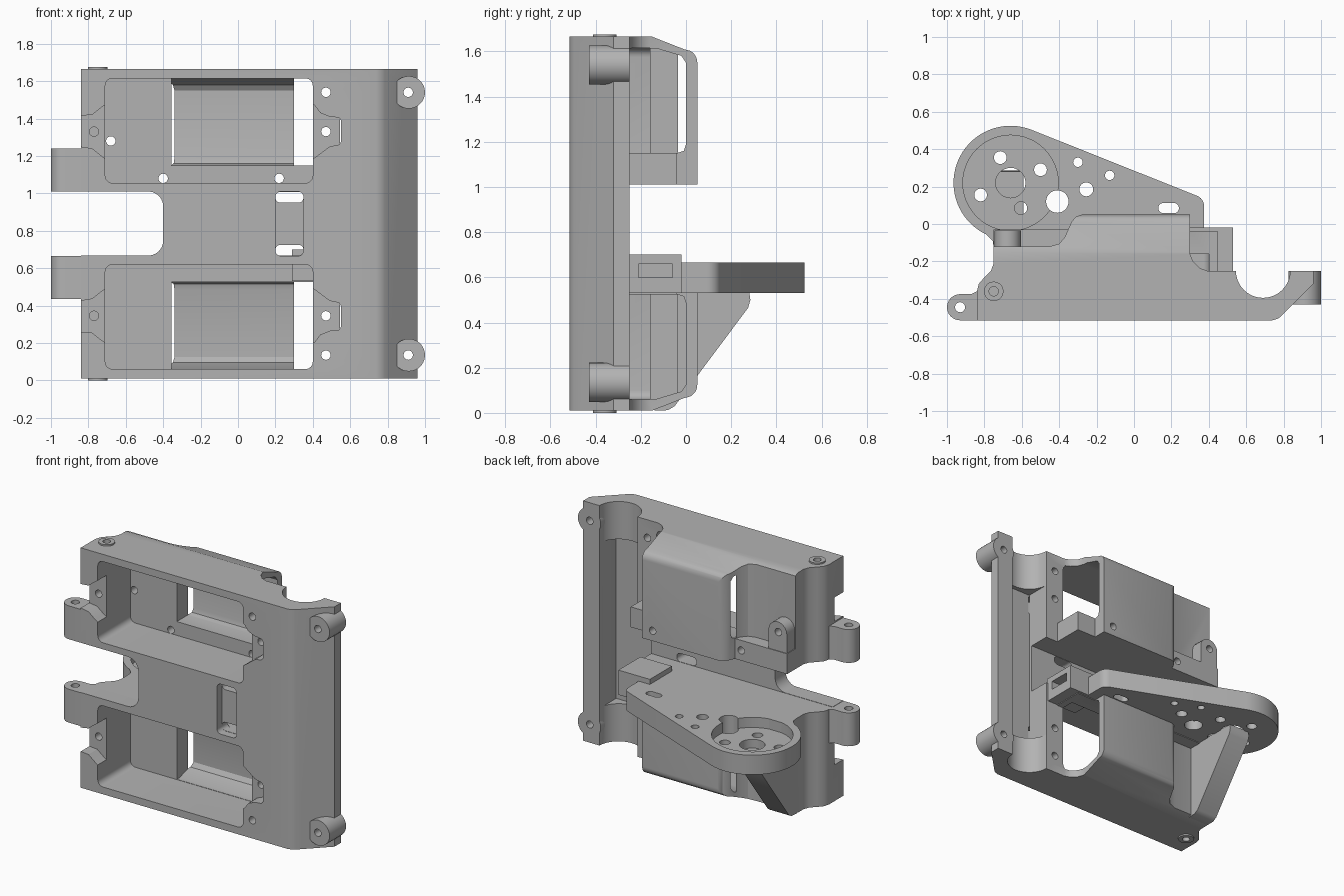
import bpy, bmesh
from math import sin, cos, radians

if "Cube" in bpy.data.objects:
    bpy.data.objects.remove(bpy.data.objects["Cube"])

GREY = (0.45, 0.45, 0.45, 1)
mat = bpy.data.materials.new("plain grey")
mat.use_nodes = True
mat.diffuse_color = GREY
mat.node_tree.nodes["Principled BSDF"].inputs["Base Color"].default_value = GREY
MID = 0.8375  # mirror height between upper and lower halves


def arc(cx, cy, r, a0, a1, n=12):
    return [(cx + r * cos(radians(a0 + (a1 - a0) * i / n)),
             cy + r * sin(radians(a0 + (a1 - a0) * i / n))) for i in range(n + 1)]


def circle(cx, cy, r, n=28):
    return arc(cx, cy, r, 0, 360, n)[:-1]


def rrect(x0, x1, y0, y1, r):
    return (arc(x1 - r, y1 - r, r, 0, 90, 6) + arc(x0 + r, y1 - r, r, 90, 180, 6)
            + arc(x0 + r, y0 + r, r, 180, 270, 6) + arc(x1 - r, y0 + r, r, 270, 360, 6))


def prism(name, pts, axis, lo, hi, flip=False):
    """Extrude a profile along an axis; flip mirrors it to the lower half."""
    place = {"x": lambda p, d: (d, p[0], p[1]), "y": lambda p, d: (p[0], d, p[1]),
             "z": lambda p, d: (p[0], p[1], d)}[axis]
    bm = bmesh.new()
    ends = [[bm.verts.new(place(p, d)) for p in pts] for d in (lo, hi)]
    for e in ends:
        bm.faces.new(e)
    n = len(pts)
    for i in range(n):
        j = (i + 1) % n
        bm.faces.new((ends[0][i], ends[0][j], ends[1][j], ends[1][i]))
    if flip:
        for v in bm.verts:
            v.co.z = 2 * MID - v.co.z
    bmesh.ops.recalc_face_normals(bm, faces=bm.faces)
    me = bpy.data.meshes.new(name)
    bm.to_mesh(me)
    bm.free()
    ob = bpy.data.objects.new(name, me)
    bpy.context.collection.objects.link(ob)
    me.materials.append(mat)
    return ob


def box(name, x0, x1, y0, y1, z0, z1, flip=False):
    return prism(name, [(x0, y0), (x1, y0), (x1, y1), (x0, y1)], "z", z0, z1, flip)


def combine(targets, tool, op="DIFFERENCE"):
    for t in targets:
        m = t.modifiers.new("bool", "BOOLEAN")
        m.operation, m.object, m.solver = op, tool, "EXACT"
        bpy.context.view_layer.objects.active = t
        bpy.ops.object.modifier_apply(modifier="bool")
    bpy.data.objects.remove(tool)


# main body: plan outline trimmed by the side outline
plan = ([(-.84, -.515), (.74, -.515), (.765, -.508), (.785, -.495), (.96, -.32), (.96, -.25)]
        + arc(.69, -.25, .145, 0, -180, 20)
        + [(.39, -.25), (.35, -.235), (.315, -.20), (.30, -.16), (.30, .05), (-.28, .05),
           (-.31, .04), (-.335, .01), (-.37, -.07), (-.40, -.105), (-.45, -.12),
           (-.75, -.12), (-.75, -.21), (-.765, -.25), (-.80, -.285), (-.83, -.32), (-.84, -.36)])
body = prism("body", plan, "z", .01, 1.665)
side = [(-.6, MID), (-.6, 1.665), (-.15, 1.665), (-.01, 1.61)] + arc(-.01, 1.55, .06, 60, 0, 6)
side += [(y, 2 * MID - z) for y, z in reversed(side[1:])]
combine([body], prism("trim", side, "x", -2, 2), "INTERSECT")

# ribs behind the pockets
for f in (False, True):
    combine([body], box("rib", .25, .45, -.26, -.04, 1.01, 1.15, f), "UNION")
    combine([body], box("rib", -.75, -.34, -.20, -.03, 1.01, 1.15, f), "UNION")
combine([body], prism("screw_post", [(-.745, 1.1)] + arc(-.675, 1.28, .07, 180, 0, 10) + [(-.605, 1.1)],
                      "y", -.15, -.035), "UNION")

# gap between the halves, side slot and cable channel
combine([body], box("gap", -1, .60, -.40, .3, .665, 1.01))
combine([body], box("channel", .545, .83, -.425, .3, .27, 1.405))
combine([body], prism("slot", rrect(-1.3, -.40, .667, 1.01, .08), "y", -1, 1))

# strap window: shallow recess with two slots through it
combine([body], prism("window", rrect(.20, .35, .665, 1.01, .03), "y", -.6, -.46))
for f in (False, True):
    combine([body], prism("strap_slot", rrect(.20, .35, .95, 1.008, .027), "y", -.6, -.3, f))

lugs, bosses, rings = [], [], []
for f, tag in ((False, "upper"), (True, "lower")):
    # stepped pockets, open on one side at the back
    combine([body], prism("pocket", rrect(-.71, .40, 1.055, 1.615, .04), "y", -.7, -.16, f))
    deep = [(-.25, 1.15), (-.04, 1.15), (-.01, 1.16), (0, 1.19), (0, 1.55), (-.02, 1.58),
            (-.13, 1.613), (-.25, 1.613)]
    combine([body], prism("deep_pocket", deep, "x", -.355, .5, f))
    # flared recesses beside the pockets
    ear = [(.38, 1.49), (.41, 1.47), (.44, 1.43), (.49, 1.41), (.54, 1.405), (.55, 1.39),
           (.55, 1.275), (.54, 1.26), (.49, 1.25), (.41, 1.19), (.38, 1.17)]
    combine([body], prism("ear", ear, "y", -.7, -.42, f))
    notch = [(-.70, 1.48), (-.73, 1.46), (-.78, 1.42), (-.9, 1.41),
             (-.9, 1.26), (-.78, 1.24), (-.73, 1.20), (-.70, 1.18)]
    combine([body], prism("notch", notch, "y", -.7, -.42, f))
    # hinge lug
    lug = prism(tag + "_lug", arc(-.93, -.445, .07, 90, 270) + [(-.80, -.515), (-.80, -.36),
                (-.84, -.36), (-.87, -.375)], "z", 1.01, 1.24, f)
    combine([lug], prism("hole", circle(-.93, -.445, .027), "z", .9, 1.4, f))
    # round corner boss
    boss = prism(tag + "_boss", circle(.913, 1.54, .087), "y", -.43, -.25, f)
    combine([body, boss], prism("hole", circle(.91, 1.54, .025), "y", -1, 1, f))
    # raised ring on the end face
    ring = prism(tag + "_ring", circle(-.75, -.36, .052), "z", 1.66, 1.675, f)
    combine([body, ring], prism("hole", circle(-.75, -.36, .025), "z", 1.55, 1.8, f))
    lugs.append(lug), bosses.append(boss), rings.append(ring)
    # screw holes
    for z in (1.54, 1.33):
        combine([body], prism("hole", circle(.47, z, .025), "y", -1, 1, f))
    combine([body], prism("hole", circle(-.77, 1.33, .025), "y", -1, -.33, f))
for x, z in ((-.68, 1.28), (-.40, 1.08), (.22, 1.08)):
    combine([body], prism("hole", circle(x, z, .025), "y", -1, 1))

# arm with a round recessed end
outline = (arc(-.66, .22, .305, 68, 245, 36)
           + [(-.755, -.09), (-.75, -.13), (.30, -.13), (.375, -.05), (.375, .09)]
           + arc(.315, .095, .06, 0, 68, 6))
arm = prism("arm", outline, "z", .53, .665)
combine([arm], prism("recess", circle(-.66, .22, .255, 48), "z", .595, .8))
for x, y, r in ((-.66, .22, .08), (-.715, .355, .034), (-.50, .29, .034), (-.82, .155, .034),
                (-.605, .085, .034), (-.41, .12, .06), (-.30, .33, .025), (-.13, .26, .025),
                (-.255, .185, .037)):
    combine([arm], prism("hole", circle(x, y, r), "z", 0, 1))
combine([arm], prism("slot", rrect(.13, .24, .058, .112, .026), "z", 0, 1))

# gusset under the arm
fin = [(-.14, .535), (.28, .535), (.285, .50), (.275, .465), (-.05, .03), (-.08, .012), (-.14, .01)]
gusset = prism("gusset", fin, "x", -.75, -.59)

# cable bracket with a slit
bracket = box("bracket", .29, .53, -.26, -.02, .53, .70)
combine([bracket], box("slit", .34, .60, -.21, -.06, .60, .66))

for ob in [body, arm, gusset, bracket] + lugs + bosses + rings:
    bpy.ops.object.select_all(action="DESELECT")
    ob.select_set(True)
    bpy.context.view_layer.objects.active = ob
    bpy.ops.object.shade_smooth_by_angle(angle=radians(32))
